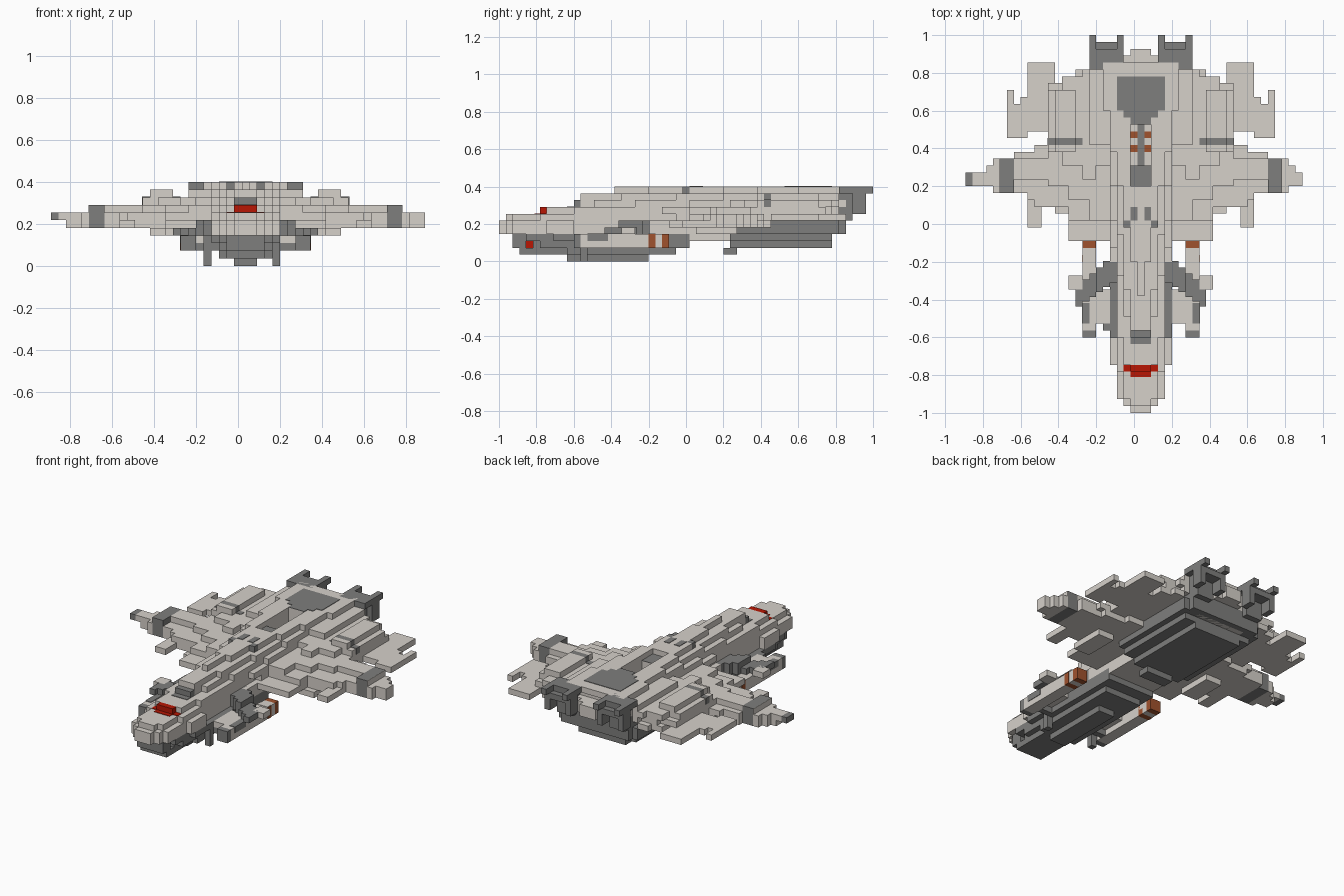
import bpy
import bmesh

if "Cube" in bpy.data.objects:
    bpy.data.objects.remove(bpy.data.objects["Cube"])

CELL = 2 / 55      # size of one block
AXIS = 1.0         # symmetry plane, in blocks
MIDDLE = 27.5      # blocks from nose tip to the origin
SKIN = 0.08        # thickness of painted plates, in blocks


def material(name, colour):
    mat = bpy.data.materials.new(name)
    mat.use_nodes = True
    mat.diffuse_color = (*colour, 1)
    mat.node_tree.nodes["Principled BSDF"].inputs["Base Color"].default_value = (*colour, 1)
    return mat


LIGHT = material("pale hull grey", (0.67, 0.635, 0.59))
DARK = material("dark grey", (0.21, 0.21, 0.205))
RED = material("red", (0.48, 0.008, 0.001))
ORANGE = material("rust orange", (0.35, 0.085, 0.027))


class Part:
    """A mesh assembled from blocks; columns count outward from the centre block."""

    def __init__(self, name, mat):
        self.name, self.mat, self.bm = name, mat, bmesh.new()

    def block(self, x, y, z):
        verts = bmesh.ops.create_cube(self.bm, size=1)["verts"]
        for v in verts:
            cell = [(lo + hi) / 2 + c * (hi - lo) for c, (lo, hi) in zip(v.co, (x, y, z))]
            v.co = ((cell[0] + AXIS) * CELL, (cell[1] - MIDDLE) * CELL, cell[2] * CELL)

    def centre(self, half, y, z):
        self.block((-half - 0.5, half + 0.5), y, z)

    def pair(self, x, y, z, sides=(-1, 1)):
        for s in sides:
            self.block(sorted(s * (c + 0.5) for c in x), y, z)

    def terrace(self, z, end, steps):
        """Widening steps of one layer: (half width, start)."""
        for i, (half, start) in enumerate(steps):
            stop = steps[i + 1][1] if i + 1 < len(steps) else end
            self.centre(half, (start, stop), z)

    def finish(self):
        mesh = bpy.data.meshes.new(self.name)
        bmesh.ops.recalc_face_normals(self.bm, faces=self.bm.faces)
        self.bm.to_mesh(mesh)
        self.bm.free()
        mesh.materials.append(self.mat)
        bpy.context.collection.objects.link(bpy.data.objects.new(self.name, mesh))


# Stepped fuselage, layer by layer
hull = Part("fuselage", LIGHT)
hull.terrace(z=(4, 6), end=50, steps=[(1, 0), (2, 1), (3, 2), (4, 7), (3, 11), (4, 22)])
hull.terrace(z=(6, 7), end=50, steps=[(1, 1), (2, 2), (3, 6), (4, 26)])
hull.terrace(z=(7, 8), end=51, steps=[(2, 7), (3, 11), (4, 24)])
hull.terrace(z=(8, 9), end=33, steps=[(1, 12), (2, 14), (3, 20), (4, 28)])
hull.terrace(z=(9, 10), end=33, steps=[(1, 12), (2, 18), (3, 26)])
hull.terrace(z=(10, 11), end=33, steps=[(0, 17), (1, 22), (2, 28)])
hull.centre(half=4, y=(28, 34), z=(3, 4))
hull.centre(half=2, y=(51, 52), z=(7, 9))
hull.centre(half=1, y=(52, 53), z=(7, 9))
# Walls of the spine trench and the rear deck
hull.centre(half=4, y=(33, 36), z=(8, 10))
hull.pair(x=(1, 6), y=(36, 42), z=(8, 9))
hull.pair(x=(1, 4), y=(36, 39), z=(9, 10))
hull.pair(x=(1, 7), y=(39, 42), z=(9, 10))
hull.centre(half=6, y=(42, 51), z=(8, 9))
hull.centre(half=7, y=(42, 50), z=(9, 10))
hull.pair(x=(1, 3), y=(33, 38), z=(10, 11))
hull.pair(x=(1, 4), y=(38, 42), z=(10, 11))
hull.centre(half=4, y=(42, 44), z=(10, 11))
hull.centre(half=5, y=(44, 51), z=(10, 11))
hull.finish()

# Dark belly and keel
belly = Part("belly", DARK)
belly.terrace(z=(3, 4), end=28, steps=[(2, 2), (3, 4), (4, 8)])
belly.terrace(z=(2, 3), end=28, steps=[(2, 2), (1, 4), (2, 5), (3, 6), (4, 12)])
belly.terrace(z=(1, 2), end=26, steps=[(2, 3), (3, 10)])
belly.centre(half=1, y=(10, 22), z=(0, 1))
belly.finish()

# Short guns hanging beside the keel
guns = Part("belly_guns", DARK)
guns.pair(x=(4, 5), y=(12, 13), z=(0, 4), sides=[-1])
guns.pair(x=(3, 4), y=(12, 13), z=(0, 4), sides=[1])
guns.pair(x=(4, 6), y=(13, 14), z=(2, 3))
guns.finish()

# Engine block under the rear
block = Part("engine_block", DARK)
block.centre(half=2, y=(33, 35), z=(1, 2))
block.centre(half=4, y=(34, 49), z=(2, 3))
block.centre(half=6, y=(34, 49), z=(3, 4))
block.centre(half=7, y=(34, 50), z=(4, 5))
block.centre(half=7, y=(40, 50), z=(5, 6))
block.centre(half=6, y=(44, 51), z=(4, 7))
block.finish()

# Forward wings with prongs
wing = Part("forward_wings", LIGHT)
wing.pair(x=(4, 8), y=(25, 40), z=(5, 6))
wing.pair(x=(4, 8), y=(28, 48), z=(6, 7))
wing.pair(x=(8, 10), y=(25, 40), z=(5, 6))
wing.pair(x=(8, 10), y=(28, 42), z=(6, 7))
wing.pair(x=(10, 14), y=(30, 39), z=(5, 7))
wing.pair(x=(10, 13), y=(39, 42), z=(6, 7))
wing.pair(x=(14, 16), y=(27, 38), z=(5, 6))
wing.pair(x=(14, 15), y=(30, 39), z=(6, 7))
wing.pair(x=(15, 16), y=(31, 38), z=(6, 7))
wing.pair(x=(16, 18), y=(32, 38), z=(5, 7))
wing.pair(x=(20, 21), y=(32, 37), z=(5, 7))
wing.pair(x=(21, 22), y=(33, 36), z=(5, 7))
wing.pair(x=(22, 23), y=(33, 35), z=(5, 7))
wing.pair(x=(23, 24), y=(33, 35), z=(6, 7), sides=[-1])
wing.pair(x=(4, 7), y=(28, 50), z=(7, 8))
wing.pair(x=(7, 10), y=(31, 49), z=(7, 8))
wing.pair(x=(10, 13), y=(33, 48), z=(7, 8))
wing.pair(x=(13, 18), y=(34, 37), z=(7, 8))
wing.pair(x=(6, 8), y=(34, 50), z=(8, 9))
wing.pair(x=(8, 11), y=(36, 49), z=(8, 9))
wing.pair(x=(11, 13), y=(38, 47), z=(8, 9))
wing.pair(x=(20, 20 + SKIN), y=(32, 37), z=(7, 8))
wing.finish()

bands = Part("wing_bands", DARK)
bands.pair(x=(18, 20), y=(32, 37), z=(5, 8))
bands.pair(x=(24, 25), y=(33, 35), z=(6, 7), sides=[-1])
bands.pair(x=(8, 13 + SKIN), y=(39, 40), z=(8, 9 + SKIN))
bands.pair(x=(9, 12), y=(39, 40), z=(9, 10))
bands.finish()

# Rear wings
rear = Part("rear_wings", LIGHT)
rear.pair(x=(7, 9), y=(40, 50), z=(6, 7))
rear.pair(x=(9, 11), y=(40, 49), z=(6, 7))
rear.pair(x=(11, 12), y=(41, 47), z=(6, 7))
rear.pair(x=(12, 16), y=(41, 51), z=(6, 7))
rear.pair(x=(16, 17), y=(40, 46), z=(6, 7))
rear.pair(x=(17, 18), y=(40, 45), z=(6, 7))
rear.pair(x=(18, 19), y=(40, 47), z=(6, 7))
rear.finish()

nacelles = Part("wing_nacelles", LIGHT)
nacelles.pair(x=(9, 12), y=(38, 39), z=(9, 10))
nacelles.pair(x=(9, 12), y=(40, 47), z=(9, 10))
nacelles.pair(x=(9, 12), y=(29, 35), z=(4, 5))
nacelles.finish()

# Side pods slung beside the nose
pods = Part("side_pods", LIGHT)
pods.pair(x=(6, 8), y=(12, 22), z=(2, 4))
pods.pair(x=(6, 8), y=(23, 24), z=(2, 4))
pods.pair(x=(6, 8), y=(22, 23), z=(3, 4 + SKIN))
pods.pair(x=(8, 9), y=(18, 20), z=(4, 5))
pods.pair(x=(9, 10), y=(18, 20), z=(4, 5))
pods.pair(x=(4, 6), y=(13, 18), z=(3, 4))
pods.finish()

muzzles = Part("pod_muzzles", DARK)
muzzles.pair(x=(6, 8), y=(11, 12), z=(2, 4))
muzzles.pair(x=(7, 8 + SKIN), y=(13, 16), z=(3, 4 + SKIN))
muzzles.finish()

pod_rings = Part("pod_rings", ORANGE)
pod_rings.pair(x=(6, 8 + SKIN), y=(22, 23), z=(2, 4))
pod_rings.pair(x=(6, 8), y=(24, 25), z=(2, 4))
pod_rings.finish()

# Diagonal struts stepping down from the hull to the pods
struts = Part("pod_struts", DARK)
for i in range(6):
    struts.pair(x=(3 + i, 4 + i), y=(19 - i * 0.7, 23 - i * 0.9), z=(4, 5 if i > 2 else 6))
struts.finish()

# Twin tail engines with forked ends
engines = Part("tail_engines", DARK)
engines.pair(x=(3, 6), y=(50, 52), z=(6, 9))
engines.pair(x=(3, 6), y=(50, 54), z=(9, 10))
engines.pair(x=(3, 6), y=(50, 53), z=(10, 11))
for column in (2, 6):
    engines.pair(x=(column, column + 1), y=(50, 55), z=(10, 11))
    engines.pair(x=(column, column + 1), y=(52, 54), z=(7, 10))
engines.finish()

# Hatch, trench floor and small fins along the spine
panels = Part("spine_panels", DARK)
panels.centre(half=3, y=(44, 49), z=(11, 11 + SKIN))
panels.centre(half=2, y=(43, 44), z=(11, 11 + SKIN))
panels.centre(half=1, y=(42, 43), z=(11, 11 + SKIN))
panels.centre(half=0, y=(36, 42), z=(8, 8 + SKIN))
panels.centre(half=1, y=(33, 36), z=(10, 10 + SKIN))
panels.pair(x=(1, 2), y=(27, 28), z=(10, 11))
panels.pair(x=(0, 1), y=(28, 30), z=(11, 11 + SKIN))
panels.finish()

marks = Part("spine_marks", ORANGE)
for start in (38, 40):
    marks.pair(x=(0, 1), y=(start, start + 1), z=(8, 8 + SKIN))
marks.finish()

window = Part("cockpit_window", DARK)
window.centre(half=1, y=(10, 12), z=(8, 8 + SKIN))
window.centre(half=1, y=(11, 12), z=(8, 9))
window.finish()

# Red nose sensor and recessed side lamps
sensor = Part("nose_sensor", RED)
sensor.centre(half=1, y=(6, 7), z=(7, 8))
sensor.centre(half=2, y=(6, 7), z=(7, 7 + SKIN))
sensor.centre(half=1, y=(5.2, 6), z=(7, 7 + SKIN))
sensor.pair(x=(1, 1 + SKIN), y=(4, 5), z=(2, 3))
sensor.finish()
